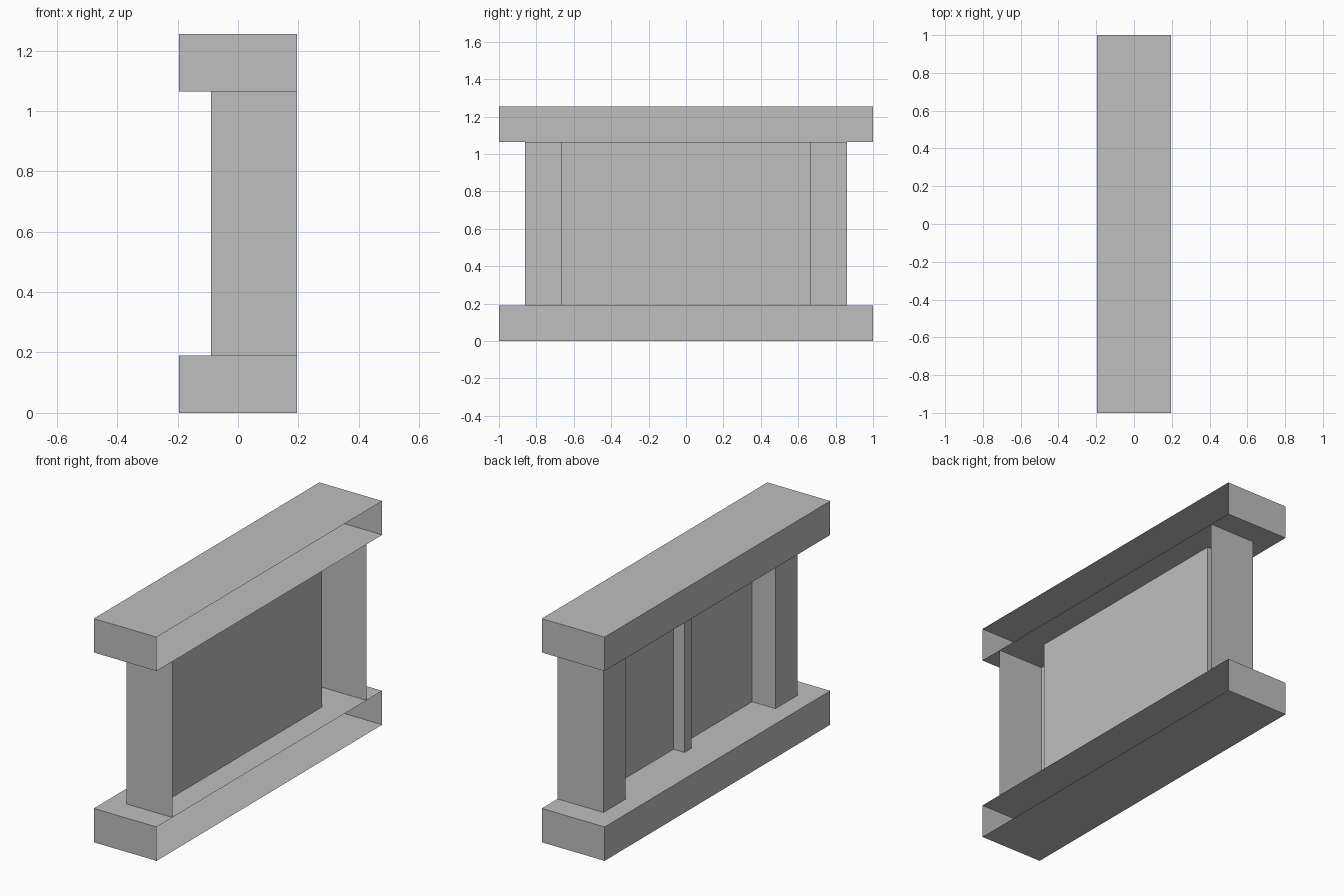
import bpy
import bmesh

cube = bpy.data.objects.get("Cube")
if cube:
    bpy.data.objects.remove(cube)

# One plain grey for the whole model
grey = bpy.data.materials.new("plain grey")
grey.use_nodes = True
colour = (0.52, 0.52, 0.52, 1)
grey.diffuse_color = colour
grey.node_tree.nodes["Principled BSDF"].inputs["Base Color"].default_value = colour

# Shared dimensions
RAIL_X, RAIL_Y, RAIL_H = 0.195, 1.0, 0.19
TOP = 1.255
POST_X, POST_OUT, POST_IN = -0.09, 0.86, 0.665
PANEL_X = 0.055
BAR_X, BAR_Y = -0.013, 0.032


def finish(name, bm):
    mesh = bpy.data.meshes.new(name)
    bm.to_mesh(mesh)
    bm.free()
    mesh.materials.append(grey)
    obj = bpy.data.objects.new(name, mesh)
    bpy.context.collection.objects.link(obj)
    return obj


def rail(name, z0):
    """Long box left open on its +x side."""
    bm = bmesh.new()
    bmesh.ops.create_cube(bm, size=1)
    for v in bm.verts:
        v.co.x *= 2 * RAIL_X
        v.co.y *= 2 * RAIL_Y
        v.co.z = z0 + (v.co.z + 0.5) * RAIL_H
    bm.normal_update()
    open_side = [f for f in bm.faces if f.normal.x > 0.9]
    bmesh.ops.delete(bm, geom=open_side, context='FACES')
    finish(name, bm)


def folded_wall(name, path):
    """Upright sheet following a plan path between the two rails."""
    bm = bmesh.new()
    low = [bm.verts.new((x, y, RAIL_H)) for x, y in path]
    high = [bm.verts.new((x, y, TOP - RAIL_H)) for x, y in path]
    for i in range(len(path) - 1):
        bm.faces.new((low[i], low[i + 1], high[i + 1], high[i]))
    finish(name, bm)


# Rails
rail("bottom_rail", 0)
rail("top_rail", TOP - RAIL_H)

# End posts, hollow towards +x
post = [(RAIL_X, POST_OUT), (POST_X, POST_OUT), (POST_X, POST_IN), (PANEL_X, POST_IN)]
folded_wall("back_post", post)
folded_wall("front_post", [(x, -y) for x, y in reversed(post)])

# Recessed panel and its centre bar
folded_wall("panel", [(PANEL_X, POST_IN), (PANEL_X, -POST_IN)])
folded_wall("centre_bar", [(PANEL_X, BAR_Y), (BAR_X, BAR_Y),
                           (BAR_X, -BAR_Y), (PANEL_X, -BAR_Y)])
